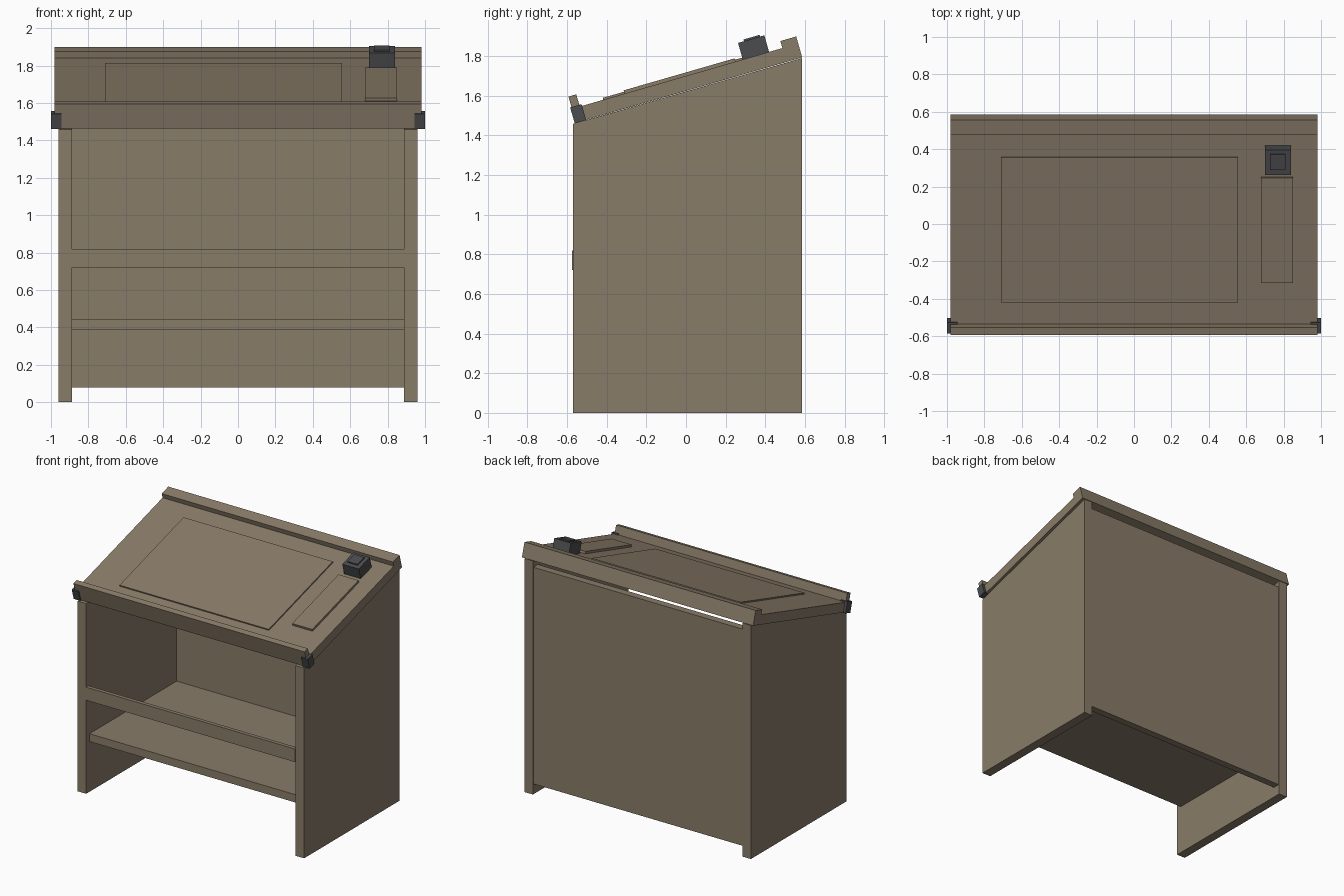
import bpy, math
from mathutils import Matrix, Vector

cube = bpy.data.objects.get("Cube")
if cube:
    bpy.data.objects.remove(cube, do_unlink=True)


def material(name, color):
    m = bpy.data.materials.new(name)
    m.use_nodes = True
    m.diffuse_color = (*color, 1)
    m.node_tree.nodes["Principled BSDF"].inputs["Base Color"].default_value = (*color, 1)
    return m


wood = material("taupe wood", (0.25, 0.2, 0.14))
dark = material("charcoal plastic", (0.07, 0.072, 0.076))

# Frame of the sloping desk top: origin at its lower front edge
TILT = Matrix.Translation((0, -0.555, 1.464)) @ Matrix.Rotation(math.radians(16.1), 4, "X")


def extrude(name, profile, x0, x1, mat, frame=Matrix()):
    """Extrude a (y, z) outline along x."""
    n = len(profile)
    verts = [frame @ Vector((x, y, z)) for x in (x0, x1) for y, z in profile]
    faces = [tuple(reversed(range(n))), tuple(range(n, 2 * n))]
    faces += [(i, (i + 1) % n, (i + 1) % n + n, i + n) for i in range(n)]
    mesh = bpy.data.meshes.new(name)
    mesh.from_pydata(verts, [], faces)
    mesh.materials.append(mat)
    obj = bpy.data.objects.new(name, mesh)
    bpy.context.collection.objects.link(obj)
    return obj


def box(name, x, y, z, mat, frame=Matrix()):
    outline = [(y[0], z[0]), (y[1], z[0]), (y[1], z[1]), (y[0], z[1])]
    return extrude(name, outline, x[0], x[1], mat, frame)


# Cabinet sides with sloping tops
side = [(-0.57, 0), (0.585, 0), (0.585, 1.79), (-0.57, 1.458)]
extrude("left_side", side, 0.888, 0.96, wood)
extrude("right_side", side, -0.96, -0.888, wood)

# Back panel, shelf and front rail
box("back_panel", (-0.888, 0.888), (0.525, 0.58), (0.08, 1.74), wood)
box("shelf", (-0.888, 0.888), (-0.53, 0.525), (0.385, 0.445), wood)
box("front_rail", (-0.888, 0.888), (-0.576, -0.546), (0.72, 0.82), wood)

# Desk top with a raised lip at front and back
top = [(0, 0), (1.188, 0), (1.188, 0.11), (1.105, 0.11), (1.105, 0.073),
       (0.041, 0.073), (0.041, 0.137), (0, 0.137)]
extrude("desk_top", top, -0.98, 0.98, wood, TILT)

# Raised pads on the desk top
box("writing_pad", (-0.71, 0.555), (0.164, 0.971), (0.07, 0.083), wood, TILT)
box("small_pad", (0.68, 0.85), (0.276, 0.859), (0.07, 0.09), wood, TILT)

# Switch box with a raised button
box("switch_box", (0.70, 0.84), (0.897, 1.035), (0.07, 0.16), dark, TILT)
box("switch_button", (0.726, 0.81), (0.928, 1.013), (0.155, 0.169), dark, TILT)

# Corner blocks on the front edge
for name, x in (("left_corner_block", (0.943, 1.0)), ("right_corner_block", (-1.0, -0.943))):
    box(name, x, (-0.007, 0.053), (-0.002, 0.082), dark, TILT)
